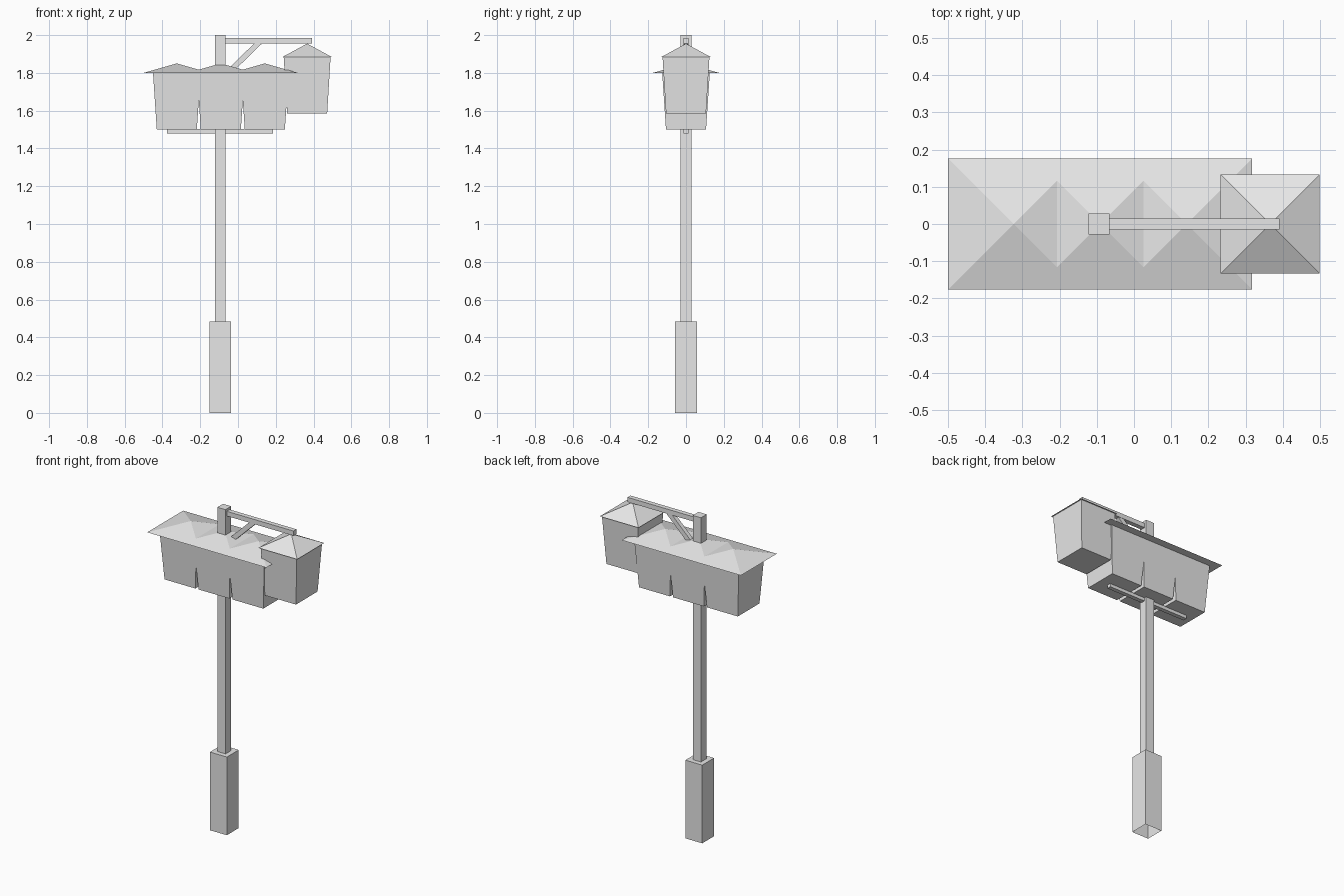
import bpy
import bmesh
from math import pi, sqrt, atan2, hypot
from mathutils import Matrix, Vector

cube = bpy.data.objects.get("Cube")
if cube:
    bpy.data.objects.remove(cube, do_unlink=True)

grey = bpy.data.materials.new("plain_grey")
grey.use_nodes = True
colour = (0.8, 0.8, 0.8, 1)
grey.diffuse_color = colour
grey.node_tree.nodes["Principled BSDF"].inputs["Base Color"].default_value = colour


def finish(name, bm):
    """Turn a bmesh into a flat-shaded grey object."""
    mesh = bpy.data.meshes.new(name)
    bm.to_mesh(mesh)
    bm.free()
    mesh.materials.append(grey)
    obj = bpy.data.objects.new(name, mesh)
    bpy.context.collection.objects.link(obj)
    return obj


def square_solid(name, x, low, high, z0, z1, open_bottom=False):
    """Square block, taper or pyramid from its lower and upper half-widths."""
    bm = bmesh.new()
    place = Matrix.Translation((x, 0, (z0 + z1) / 2)) @ Matrix.Rotation(pi / 4, 4, "Z")
    bmesh.ops.create_cone(bm, cap_ends=True, segments=4, radius1=low * sqrt(2),
                          radius2=high * sqrt(2), depth=z1 - z0, matrix=place)
    bmesh.ops.remove_doubles(bm, verts=bm.verts, dist=0.0001)
    bmesh.ops.recalc_face_normals(bm, faces=bm.faces)
    if open_bottom:
        base = [f for f in bm.faces if f.normal.z < -0.9]
        bmesh.ops.delete(bm, geom=base, context="FACES_ONLY")
    return finish(name, bm)


def beam(name, start, end, width, height):
    """Rectangular bar between two (x, z) points in the y = 0 plane."""
    dx, dz = end[0] - start[0], end[1] - start[1]
    middle = Vector(((start[0] + end[0]) / 2, 0, (start[1] + end[1]) / 2))
    place = (Matrix.Translation(middle) @ Matrix.Rotation(-atan2(dz, dx), 4, "Y")
             @ Matrix.Diagonal((hypot(dx, dz), width, height, 1)))
    bm = bmesh.new()
    bmesh.ops.create_cube(bm, size=1, matrix=place)
    return finish(name, bm)


# Post on its thicker, hollow foot
post_x = -0.094
square_solid("post_foot", post_x, 0.058, 0.058, 0, 0.485, open_bottom=True)
square_solid("post", post_x, 0.028, 0.028, 0.48, 2.0)

# Row of three large lanterns with merging hipped roofs
for i, side in enumerate(("right", "middle", "left")):
    x = -0.324 + 0.233 * i
    square_solid(side + "_lantern_body", x, 0.106, 0.126, 1.5, 1.8)
    square_solid(side + "_lantern_roof", x, 0.176, 0, 1.8, 1.85)

# Support bar under the row
beam("lower_bar", (-0.375, 1.491), (0.185, 1.491), 0.026, 0.022)

# Small hanging lantern
square_solid("hanging_lantern_body", 0.366, 0.106, 0.124, 1.585, 1.883)
square_solid("hanging_lantern_roof", 0.366, 0.133, 0, 1.883, 1.955)

# Top arm and its diagonal brace
beam("top_arm", (-0.09, 1.97), (0.391, 1.97), 0.029, 0.029)
beam("arm_brace", (-0.08, 1.774), (0.114, 1.963), 0.026, 0.029)
